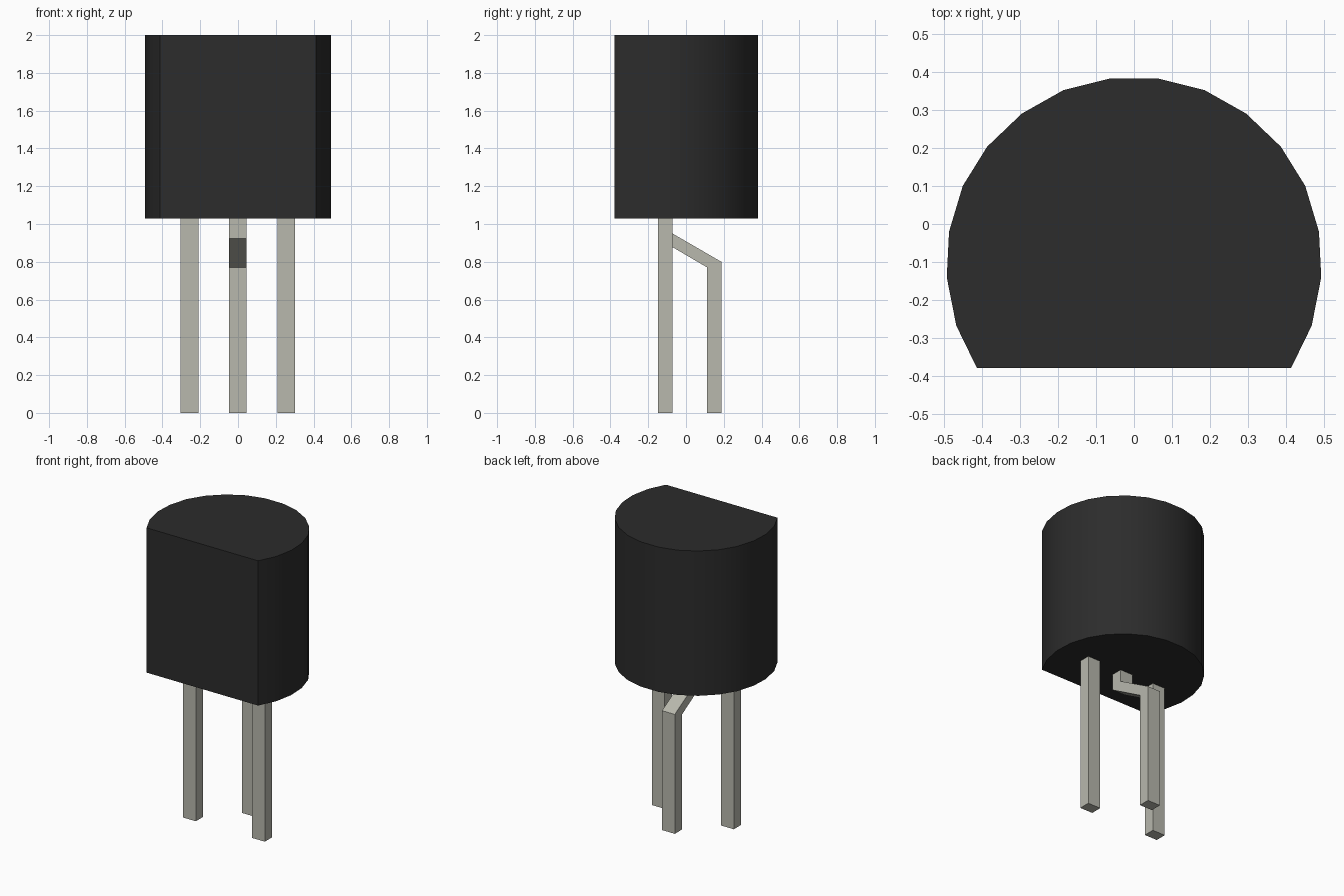
import bpy, bmesh
from mathutils import Vector

if "Cube" in bpy.data.objects:
    bpy.data.objects.remove(bpy.data.objects["Cube"])


def material(name, rgb):
    m = bpy.data.materials.new(name)
    m.diffuse_color = (*rgb, 1)
    m.use_nodes = True
    m.node_tree.nodes["Principled BSDF"].inputs["Base Color"].default_value = m.diffuse_color
    return m


def extrude_profile(name, points, offset, mat):
    """Make a solid by sweeping a closed flat outline along an offset."""
    bm = bmesh.new()
    face = bm.faces.new([bm.verts.new(p) for p in points])
    result = bmesh.ops.extrude_face_region(bm, geom=[face], use_keep_orig=True)
    verts = [v for v in result["geom"] if isinstance(v, bmesh.types.BMVert)]
    bmesh.ops.translate(bm, verts=verts, vec=Vector(offset))
    bmesh.ops.recalc_face_normals(bm, faces=bm.faces)
    mesh = bpy.data.meshes.new(name)
    bm.to_mesh(mesh)
    bm.free()
    mesh.materials.append(mat)
    obj = bpy.data.objects.new(name, mesh)
    bpy.context.collection.objects.link(obj)
    return obj


black = material("black_plastic", (0.025, 0.025, 0.025))
metal = material("dull_metal", (0.48, 0.48, 0.42))

BODY_BOTTOM, TOP = 1.03, 2.0

# Body: D-shaped outline with the flat side to the front
half = [(0.413, -0.378), (0.467, -0.267), (0.492, -0.14), (0.486, -0.02),
        (0.45, 0.1), (0.386, 0.203), (0.295, 0.29), (0.185, 0.352), (0.065, 0.382)]
outline = half + [(-x, y) for x, y in reversed(half)]
body = extrude_profile("body", [(x, y, BODY_BOTTOM) for x, y in outline],
                       (0, 0, TOP - BODY_BOTTOM), black)
bpy.context.view_layer.objects.active = body
body.select_set(True)
bpy.ops.object.shade_smooth_by_angle(angle=0.6)

# Legs: side profiles in y and z, the middle one bent towards the back
WIDTH = 0.094
straight = [(-0.147, 0), (-0.072, 0), (-0.072, BODY_BOTTOM), (-0.147, BODY_BOTTOM)]
bent = [(0.112, 0), (0.187, 0), (0.187, 0.8), (-0.072, 0.95),
        (-0.072, BODY_BOTTOM), (-0.147, BODY_BOTTOM), (-0.147, 0.922), (0.112, 0.77)]
for name, x, profile in (("left_leg", -0.257, straight),
                         ("middle_leg", -0.001, bent),
                         ("right_leg", 0.255, straight)):
    extrude_profile(name, [(x - WIDTH / 2, y, z) for y, z in profile],
                    (WIDTH, 0, 0), metal)
